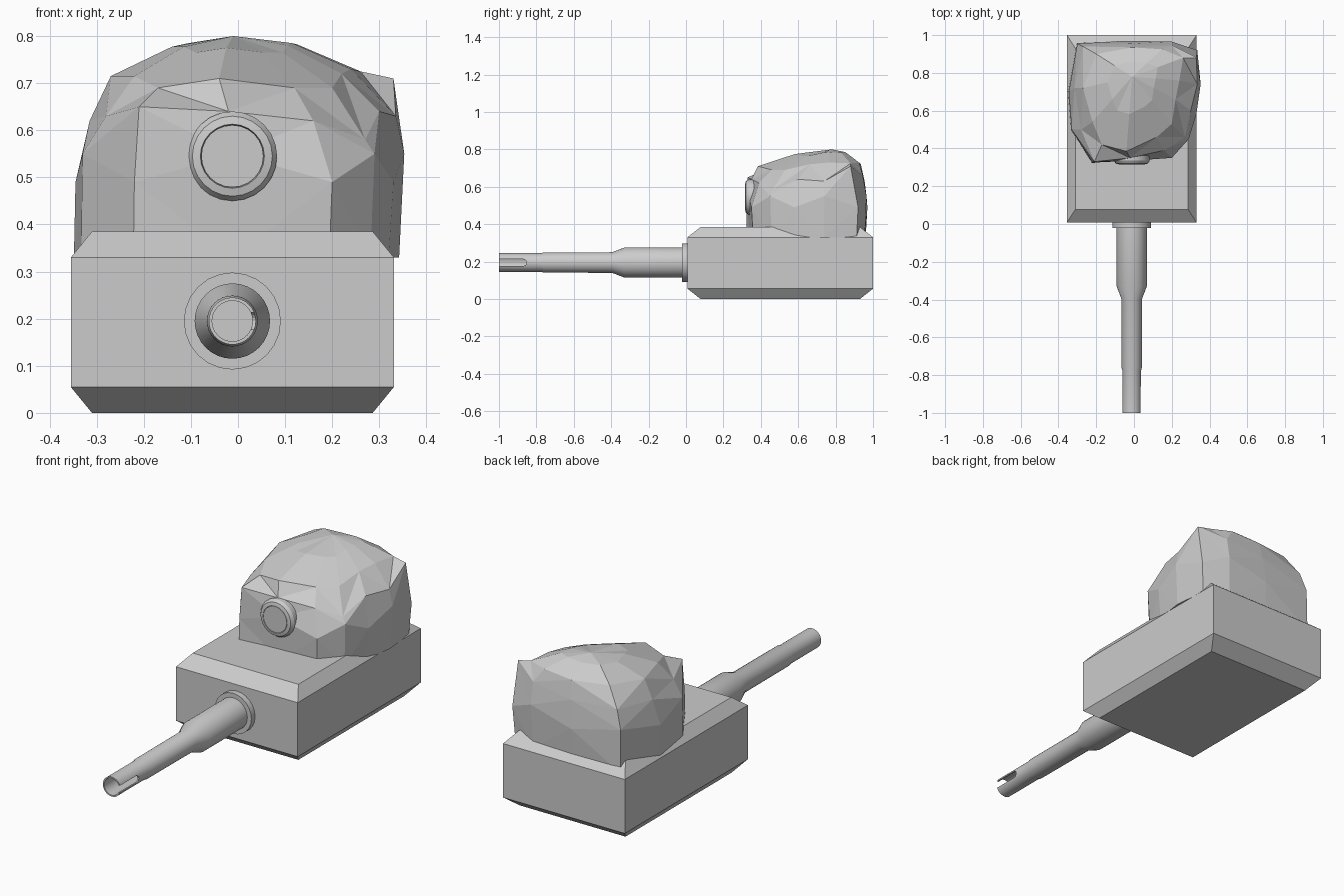
import bpy, bmesh, math
from mathutils import Vector

if "Cube" in bpy.data.objects:
    bpy.data.objects.remove(bpy.data.objects["Cube"])

CX, BZ = -0.012, 0.195      # shared centre line and barrel height


def finish(bm, name, smooth=False):
    bmesh.ops.recalc_face_normals(bm, faces=bm.faces)
    me = bpy.data.meshes.new(name)
    bm.to_mesh(me)
    bm.free()
    ob = bpy.data.objects.new(name, me)
    bpy.context.collection.objects.link(ob)
    if smooth:
        bpy.ops.object.select_all(action='DESELECT')
        bpy.context.view_layer.objects.active = ob
        ob.select_set(True)
        bpy.ops.object.shade_smooth_by_angle(angle=math.radians(30))
    return ob


def loft(name, rings, tip=None, triangulate=False):
    """Join rings of points, capping the ends with faces or a tip point."""
    bm = bmesh.new()
    vs = [[bm.verts.new(p) for p in r] for r in rings]
    n = len(vs[0])
    for a, b in zip(vs, vs[1:]):
        for i in range(n):
            j = (i + 1) % n
            if triangulate and i % 2:
                bm.faces.new((a[i], a[j], b[i]))
                bm.faces.new((a[j], b[j], b[i]))
            elif triangulate:
                bm.faces.new((a[i], a[j], b[j]))
                bm.faces.new((a[i], b[j], b[i]))
            else:
                bm.faces.new((a[i], a[j], b[j], b[i]))
    bm.faces.new(vs[0])
    if tip:
        t = bm.verts.new(tip)
        for i in range(n):
            bm.faces.new((vs[-1][i], vs[-1][(i + 1) % n], t))
    else:
        bm.faces.new(vs[-1])
    return finish(bm, name)


def lathe(name, profile, z, seg=24):
    """Turn (y, radius) points about a front-to-back axis, flat end caps."""
    bm = bmesh.new()
    rings = [[bm.verts.new((CX + r * math.cos(2 * math.pi * i / seg), y,
                            z + r * math.sin(2 * math.pi * i / seg)))
              for i in range(seg)] for y, r in profile]
    for a, b in zip(rings, rings[1:]):
        for i in range(seg):
            j = (i + 1) % seg
            bm.faces.new((a[i], a[j], b[j], b[i]))
    bm.faces.new(rings[0])
    bm.faces.new(rings[-1])
    return finish(bm, name, True)


# Base block with chamfered top and bottom
def rect(z, k):
    x, y0, y1 = 0.343 - 0.045 * k, 0.008 + 0.07 * k, 1.0 - 0.07 * k
    return [(CX - x, y0, z), (CX + x, y0, z), (CX + x, y1, z), (CX - x, y1, z)]


loft("base_block", [rect(0, 1), rect(0.055, 0), rect(0.33, 0), rect(0.385, 1)])

# Faceted rock dome: rings run anticlockwise from front centre
mid = [(-0.01, .335), (.2, .35), (.29, .45), (.33, .58), (.353, .74), (.335, .92),
       (.2, .965), (-.03, .97), (-.30, .955), (-.345, .7), (-.33, .5), (-.22, .325)]
upper = [(-.02, .35, .64), (.16, .39, .62), (.27, .46, .58), (.30, .60, .64),
         (.335, .74, .63), (.33, .88, .71), (.2, .945, .66), (-.02, .955, .63),
         (-.27, .94, .64), (-.315, .72, .62), (-.28, .5, .63), (-.21, .33, .65)]
shoulder = [(-.04, .385, .71), (.12, .46, .69), (.2, .53, .69), (.22, .66, .72),
            (.24, .76, .73), (.26, .88, .725), (.15, .925, .73), (-.01, .935, .72),
            (-.2, .90, .73), (-.27, .72, .715), (-.22, .54, .715), (-.17, .42, .69)]
centre, peak = Vector((CX, 0.66)), Vector((-0.01, 0.78, 0.80))
base = []
for i, p in enumerate(mid):
    k = (0.97, 1.01)[i in (8, 9, 10, 11)]
    q = centre + (Vector(p) - centre) * k
    base.append((q.x, q.y, 0.33))
mid3 = [(x, y, 0.52 + (0.03, -0.03)[i % 2]) for i, (x, y) in enumerate(mid)]
inner = []
for p in shoulder:
    q = Vector(p).lerp(peak, 0.5)
    inner.append((q.x, q.y, q.z + 0.02))
loft("rock_dome", [base, mid3, upper, shoulder, inner], peak, True)

# Round lens on the dome front
lathe("lens_rim", [(0.42, 0.095), (0.335, 0.095), (0.32, 0.085), (0.316, 0.068),
                   (0.325, 0.066)], 0.545)
lathe("lens", [(0.36, 0.066), (0.316, 0.066)], 0.545)

# Collar and stepped hollow barrel
lathe("barrel_collar", [(0.03, 0.103), (-0.022, 0.103)], BZ)
barrel = lathe("barrel", [(0.03, 0.08), (-0.33, 0.08), (-0.395, 0.055), (-0.76, 0.054),
                          (-0.775, 0.05), (-1.0, 0.05), (-1.0, 0.043), (-0.7, 0.043)], BZ, 32)

# Round-ended slot cut through one side of the muzzle
r, y_end = 0.018, -0.87
outline = [(-1.1, -r), *[(y_end + r * math.cos(a), r * math.sin(a))
           for a in (math.pi * (k / 8 - 0.5) for k in range(9))], (-1.1, r)]
cutter = loft("slot_cutter", [[(x, y, BZ + z) for y, z in outline] for x in (0.0, 0.1)])
cutter.hide_render = True
cut = barrel.modifiers.new("slot", 'BOOLEAN')
cut.operation, cut.solver, cut.object = 'DIFFERENCE', 'EXACT', cutter
bpy.context.view_layer.objects.active = barrel
bpy.ops.object.modifier_apply(modifier=cut.name)
bpy.data.objects.remove(cutter)
